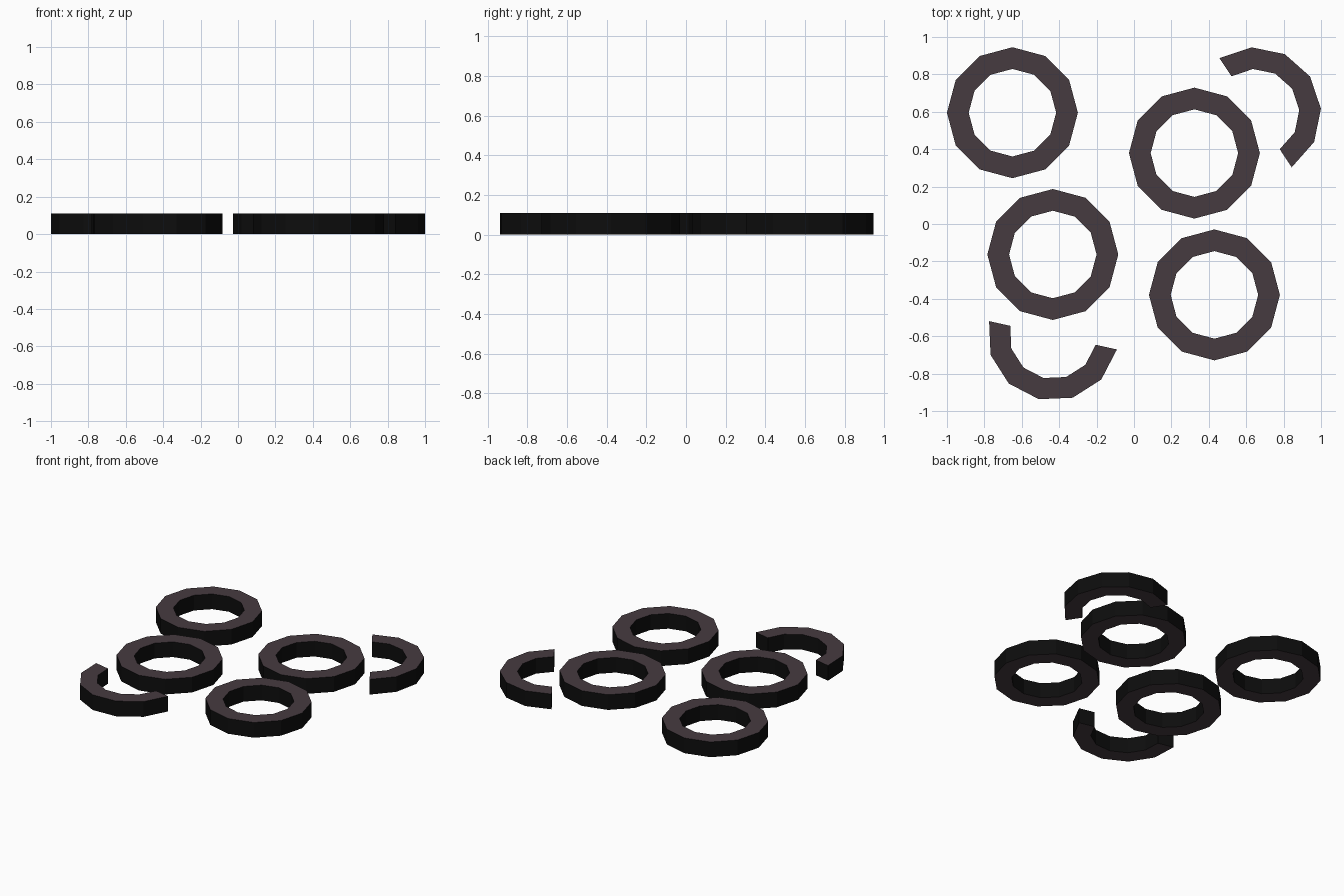
import bpy, bmesh, math

if "Cube" in bpy.data.objects:
    bpy.data.objects.remove(bpy.data.objects["Cube"])

R_OUT, R_IN, HEIGHT = 0.35, 0.234, 0.11


def material(name, colour):
    m = bpy.data.materials.new(name)
    m.diffuse_color = (*colour, 1)
    m.use_nodes = True
    m.node_tree.nodes["Principled BSDF"].inputs["Base Color"].default_value = m.diffuse_color
    return m


FACE = material("dark_mauve_face", (0.061, 0.043, 0.051))
SIDE = material("black_side", (0.004, 0.004, 0.004))


def ring(name, x, y, start=0, segments=12):
    """Twelve-sided flat ring, or an open arc when segments < 12."""
    closed = segments == 12
    bm = bmesh.new()
    sections = []
    for i in range(segments if closed else segments + 1):
        a = math.radians(start + 30 * i)
        sections.append([bm.verts.new((r * math.cos(a), r * math.sin(a), z))
                         for r, z in ((R_IN, 0), (R_OUT, 0), (R_OUT, HEIGHT), (R_IN, HEIGHT))])
    for i in range(segments):
        p, q = sections[i], sections[(i + 1) % len(sections)]
        for k in range(4):
            j = (k + 1) % 4
            bm.faces.new((p[k], p[j], q[j], q[k]))
    # Cut ends of the arcs
    if not closed:
        bm.faces.new(sections[0])
        bm.faces.new(sections[-1])
    bmesh.ops.recalc_face_normals(bm, faces=bm.faces[:])
    # Top and bottom are mauve, all walls black
    for f in bm.faces:
        f.material_index = 0 if abs(f.normal.z) > 0.5 else 1
    me = bpy.data.meshes.new(name)
    bm.to_mesh(me)
    bm.free()
    me.materials.append(FACE)
    me.materials.append(SIDE)
    ob = bpy.data.objects.new(name, me)
    ob.location = (x, y, 0)
    bpy.context.collection.objects.link(ob)


# Whole rings
for n, (x, y) in enumerate([(-0.65, 0.595), (0.323, 0.379), (-0.434, -0.163), (0.43, -0.379)]):
    ring(f"whole_ring_{n + 1}", x, y)

# Half rings
ring("half_ring_right", 0.65, 0.595, -56.5, 6)
ring("half_ring_left", -0.433, -0.595, 167.5, 6)
